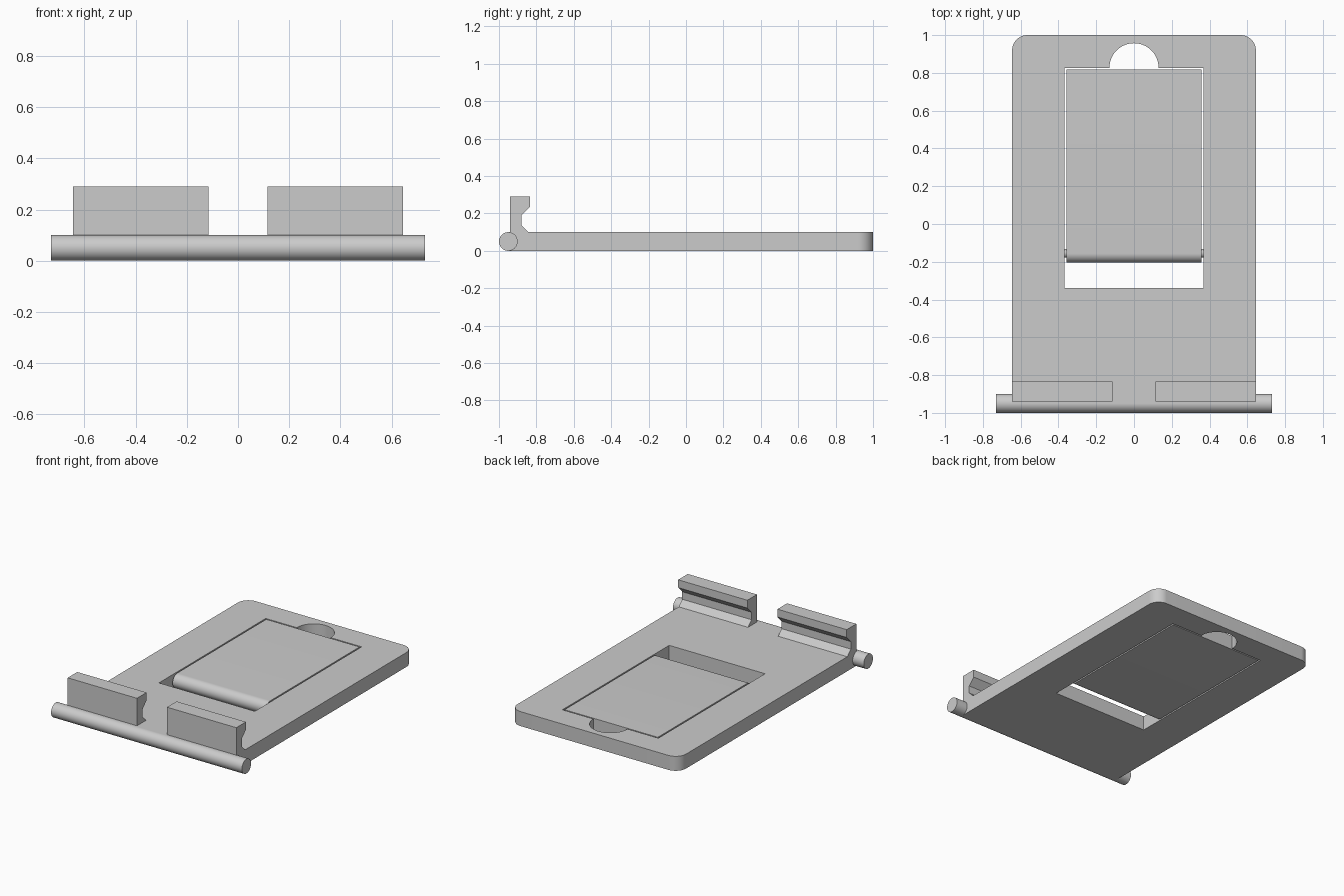
import bpy
import bmesh
from math import cos, sin, pi, radians
from mathutils import Vector

cube = bpy.data.objects.get("Cube")
if cube:
    bpy.data.objects.remove(cube, do_unlink=True)

THICK = 0.1
R = THICK / 2

grey = bpy.data.materials.new("light_grey_plastic")
grey.use_nodes = True
colour = (0.6, 0.6, 0.6, 1)
grey.diffuse_color = colour
grey.node_tree.nodes["Principled BSDF"].inputs["Base Color"].default_value = colour


def arc(cx, cy, r, start, end, steps=16):
    """Points on an arc, with angles in degrees."""
    angles = [radians(start + (end - start) * i / steps) for i in range(steps + 1)]
    return [(cx + r * cos(a), cy + r * sin(a)) for a in angles]


def extruded(name, loops, place, direction):
    """Fill outlines (the first outer, the rest holes) and extrude them."""
    bm = bmesh.new()
    edges = []
    for loop in loops:
        verts = [bm.verts.new(place(p)) for p in loop]
        edges += [bm.edges.new((v, verts[i - 1])) for i, v in enumerate(verts)]
    if len(loops) == 1:
        bm.faces.new(verts)
    else:
        bmesh.ops.triangle_fill(bm, edges=edges, use_beauty=True)
    result = bmesh.ops.extrude_face_region(bm, geom=bm.faces[:], use_keep_orig=True)
    moved = [g for g in result["geom"] if isinstance(g, bmesh.types.BMVert)]
    bmesh.ops.translate(bm, verts=moved, vec=Vector(direction))
    bmesh.ops.recalc_face_normals(bm, faces=bm.faces[:])
    mesh = bpy.data.meshes.new(name)
    bm.to_mesh(mesh)
    bm.free()
    mesh.materials.append(grey)
    obj = bpy.data.objects.new(name, mesh)
    bpy.context.collection.objects.link(obj)
    bpy.ops.object.select_all(action="DESELECT")
    obj.select_set(True)
    bpy.context.view_layer.objects.active = obj
    bpy.ops.object.shade_smooth_by_angle(angle=radians(30))
    return obj


def along_x(name, profile, x0, x1):
    """Extrude a side profile of (y, z) points from x0 to x1."""
    return extruded(name, [profile], lambda p: (x0, p[0], p[1]), (x1 - x0, 0, 0))


def rod(name, y, r, x0, x1):
    return along_x(name, arc(y, R, r, 0, 360, 48)[:-1], x0, x1)


# Base plate with rounded back corners, window and finger notch
W, C = 0.645, 0.08
outline = [(-W, -0.95), (W, -0.95)]
outline += arc(W - C, 1 - C, C, 0, 90) + arc(C - W, 1 - C, C, 90, 180)
HW = 0.367
window = [(-HW, -0.34), (HW, -0.34), (HW, 0.827)]
window += arc(0, 0.827, 0.13, 0, 180, 32) + [(-HW, 0.827)]
extruded("base_plate", [outline, window], lambda p: (p[0], p[1], 0), (0, 0, THICK))

# Round bar along the front edge
rod("front_bar", -0.95, R, -0.73, 0.73)

# Fold-out leg lying flush in the window, rounded at its hinge
FW, HINGE = 0.357, -0.155
leg = arc(HINGE, R, R, 90, 270, 24) + [(0.818, 0), (0.818, THICK)]
along_x("fold_out_leg", leg, -FW, FW)

# Lipped hooks and hinge pins, mirrored left and right
hook = [(-0.94, 0.1), (-0.94, 0.29), (-0.835, 0.29), (-0.835, 0.236),
        (-0.88, 0.19), (-0.88, 0.138), (-0.842, 0.1)]
for side, s in (("left", 1), ("right", -1)):
    along_x(side + "_hook", hook, s * 0.115, s * W)
    rod(side + "_hinge_pin", HINGE, 0.023, s * FW, s * HW)
